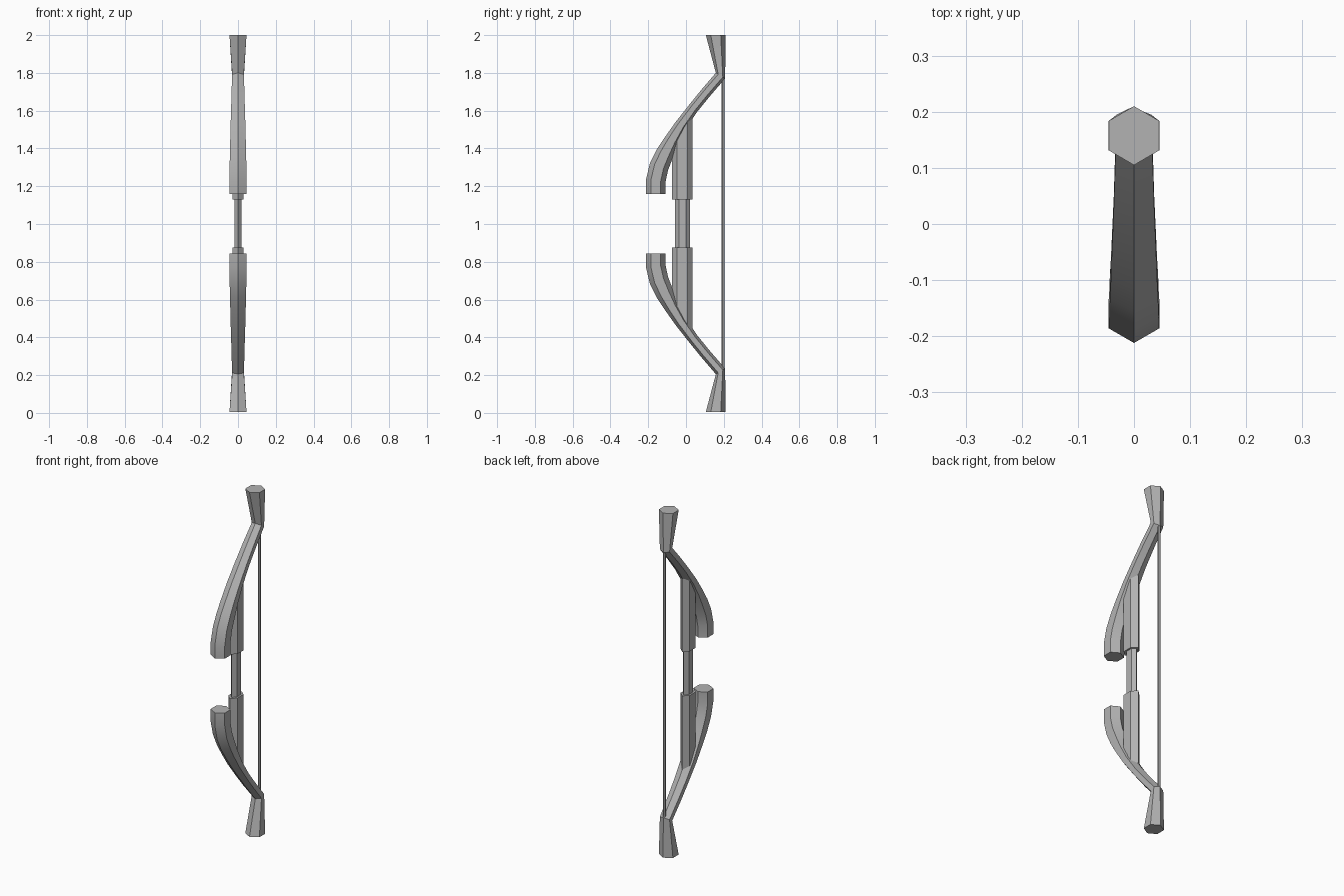
import bpy
import bmesh
import math

cube = bpy.data.objects.get("Cube")
if cube:
    bpy.data.objects.remove(cube)

GREY = (0.45, 0.45, 0.45, 1)
grey = bpy.data.materials.new("grey")
grey.use_nodes = True
grey.diffuse_color = GREY
grey.node_tree.nodes["Principled BSDF"].inputs["Base Color"].default_value = GREY

MIDDLE = 1.0025  # height of the mirror plane between the two limbs


def hex_sweep(name, stations, flip=False):
    """Skin hexagons; a station is (front y, front z, back y, back z, half width)."""
    bm = bmesh.new()
    rings = []
    for fy, fz, by, bz, w in stations:
        cy, cz, hy, hz = (fy + by) / 2, (fz + bz) / 2, (by - fy) / 2, (bz - fz) / 2
        ring = []
        for i in range(6):
            a = math.radians(60 * i)
            along, side = math.cos(a), math.sin(a) / math.sin(math.pi / 3)
            z = cz + hz * along
            if flip:
                z = max(0, 2 * MIDDLE - z)
            ring.append(bm.verts.new((w * side, cy + hy * along, z)))
        rings.append(ring)
    for low, high in zip(rings, rings[1:]):
        for i in range(6):
            j = (i + 1) % 6
            bm.faces.new((low[i], low[j], high[j], high[i]))
    bm.faces.new(rings[0])
    bm.faces.new(rings[-1])
    bmesh.ops.recalc_face_normals(bm, faces=bm.faces)
    mesh = bpy.data.meshes.new(name)
    bm.to_mesh(mesh)
    bm.free()
    mesh.materials.append(grey)
    obj = bpy.data.objects.new(name, mesh)
    bpy.context.collection.objects.link(obj)
    bpy.ops.object.select_all(action="DESELECT")
    obj.select_set(True)
    bpy.context.view_layer.objects.active = obj
    bpy.ops.object.shade_smooth_by_angle(angle=math.radians(30))
    return obj


# Curved limb from grip end to knee, then the flared tip
limb = [
    (-0.212, 1.16, -0.108, 1.16, 0.045),
    (-0.212, 1.235, -0.108, 1.225, 0.045),
    (-0.19, 1.325, -0.095, 1.285, 0.044),
    (-0.155, 1.395, -0.07, 1.35, 0.043),
    (-0.115, 1.455, -0.04, 1.425, 0.041),
    (-0.055, 1.54, 0.0, 1.505, 0.039),
    (0.02, 1.635, 0.06, 1.595, 0.036),
    (0.085, 1.715, 0.125, 1.675, 0.034),
    (0.158, 1.80, 0.207, 1.77, 0.031),
    (0.105, 2.0, 0.21, 2.0, 0.045),
]
# Riser block, slanted where it runs into the limb
riser = [
    (-0.075, 1.13, 0.035, 1.13, 0.029),
    (-0.075, 1.45, 0.035, 1.59, 0.029),
]
for side, flip in (("upper", False), ("lower", True)):
    hex_sweep(side + "_limb", limb, flip)
    hex_sweep(side + "_riser", riser, flip)

# Slim handle and string
hex_sweep("handle", [(-0.058, z, 0.021, z, 0.019) for z in (0.8, 1.2)])
hex_sweep("string", [(0.189, z, 0.205, z, 0.007) for z in (0.22, 1.785)])
